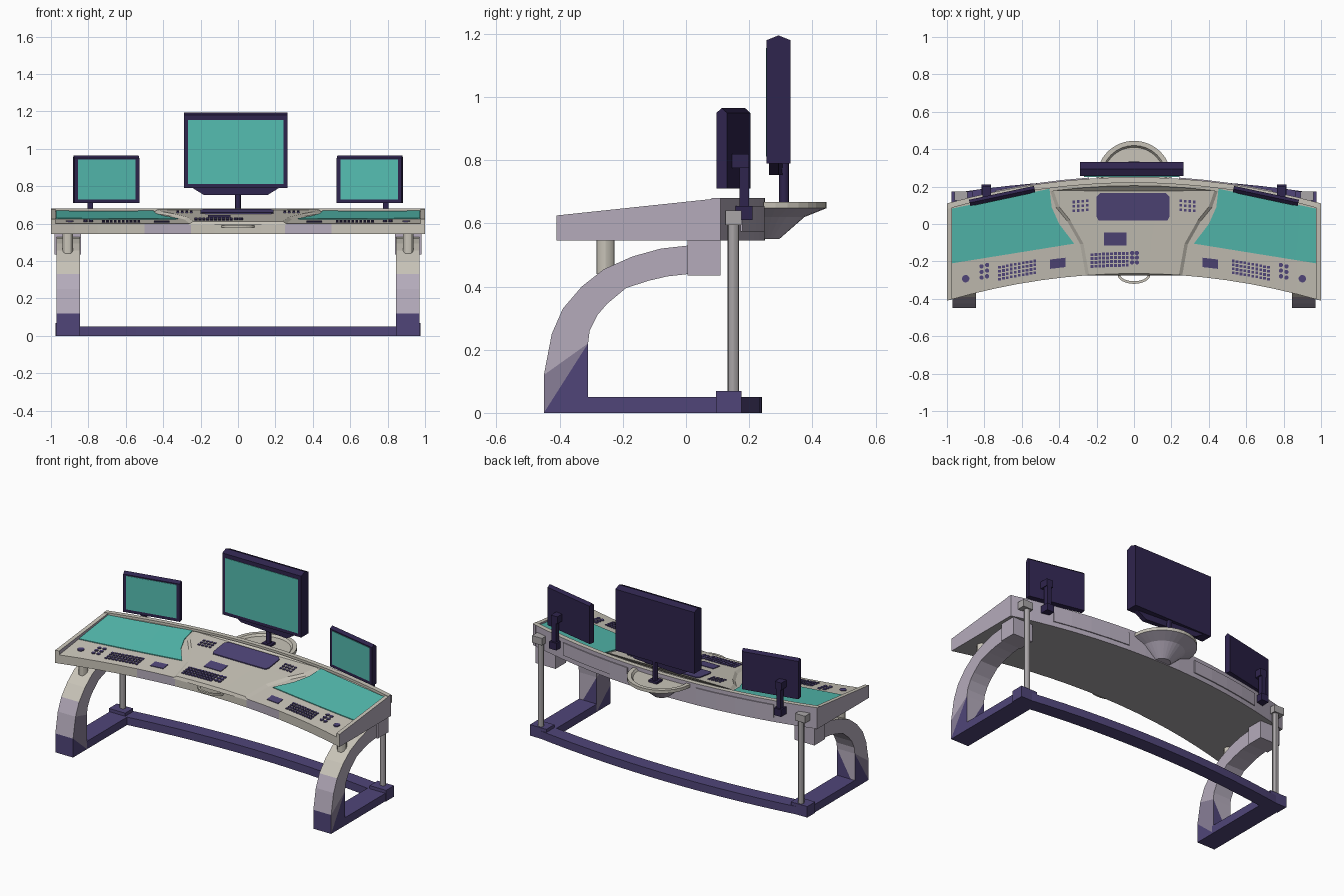
import bpy, bmesh, math
from mathutils import Vector, Matrix

cube = bpy.data.objects.get("Cube")
if cube:
    bpy.data.objects.remove(cube, do_unlink=True)


def material(name, rgb):
    m = bpy.data.materials.new(name)
    m.use_nodes = True
    m.diffuse_color = (*rgb, 1)
    m.node_tree.nodes["Principled BSDF"].inputs["Base Color"].default_value = (*rgb, 1)
    return m


BEIGE = material("warm beige", (.58, .55, .48))
LAV = material("pale lavender", (.46, .41, .50))
MAUVE = material("mauve grey", (.25, .21, .31))
VIOLET = material("violet", (.08, .06, .19))
NAVY = material("dark violet", (.028, .018, .075))
TEAL = material("teal", (.09, .51, .44))
GREY = material("soft grey", (.40, .38, .39))


def finish(name, bm, mats, paint=None):
    bmesh.ops.recalc_face_normals(bm, faces=bm.faces)
    if paint:
        for f in bm.faces:
            f.material_index = paint(f.calc_center_median(), f.normal)
    me = bpy.data.meshes.new(name)
    bm.to_mesh(me)
    bm.free()
    ob = bpy.data.objects.new(name, me)
    bpy.context.collection.objects.link(ob)
    for m in mats:
        me.materials.append(m)
    return ob


def loft(name, sections, mats, paint=None, tri=False):
    """Skin closed sections of equal length and cap both ends."""
    bm = bmesh.new()
    rings = [[bm.verts.new(p) for p in s] for s in sections]
    n = len(rings[0])
    for a, b in zip(rings, rings[1:]):
        for i in range(n):
            j = (i + 1) % n
            q = [a[i], a[j], b[j], b[i]]
            if tri:
                bm.faces.new((q[0], q[1], q[2]))
                bm.faces.new((q[0], q[2], q[3]))
            else:
                bm.faces.new(q)
    bm.faces.new(rings[0])
    bm.faces.new(rings[-1])
    return finish(name, bm, mats, paint)


def box(name, lo, hi, mat):
    ring = lambda z: [(lo[0], lo[1], z), (hi[0], lo[1], z), (hi[0], hi[1], z), (lo[0], hi[1], z)]
    return loft(name, [ring(lo[2]), ring(hi[2])], [mat])


def rod(name, x, y, z0, z1, r, mat, sides=12):
    ring = lambda z: [(x + r * math.cos(math.tau * i / sides), y + r * math.sin(math.tau * i / sides), z)
                      for i in range(sides)]
    ob = loft(name, [ring(z0), ring(z1)], [mat])
    bpy.ops.object.select_all(action='DESELECT')
    ob.select_set(True)
    bpy.context.view_layer.objects.active = ob
    bpy.ops.object.shade_smooth_by_angle()
    return ob


# Desk plan curves and sloping work surface
def front(x): return -.265 - .145 * x * x
def back(x): return .25 - .14 * x * x
def surf(x, y):
    return .60 + .065 * (y - front(x)) / (back(x) - .03 - front(x))


def desk_paint(c, n):
    if n.z < -.5:
        return 2
    if n.y < -.5 and c.z < .6:
        return 1 if .23 < abs(c.x) < .5 else 0
    return 0 if n.z > .5 or n.y < -.5 else 1


xs = [-1 + i / 8 for i in range(17)]
desk = []
for x in xs:
    f, b = front(x), back(x)
    desk.append([(x, f, .545), (x, f, .60), (x, b - .03, .665), (x, b - .03, .68), (x, b, .68), (x, b, .545)])
loft("desk_body", desk, [BEIGE, LAV, GREY], desk_paint)

# Raised centre console
console = []
for d, w in [(0, .24), (.17, .27), (.3, .34), (.38, .40), (.47, .43)]:
    pts = [(-w - .03, -.008)] + [(w * k / 3, .012) for k in range(-3, 4)] + [(w + .03, -.008)]
    console.append([(x, front(x) + d, surf(x, front(x) + d) + h) for x, h in pts])
loft("centre_console", console, [BEIGE])


def sheet(name, rows, lift, mat, cols=6):
    """Thin plate lying on the work surface, between left and right ends of each row."""
    bm = bmesh.new()
    grid = []
    for xa, ya, xb, yb in rows:
        line = []
        for i in range(cols + 1):
            k = i / cols
            x, y = xa + (xb - xa) * k, ya + (yb - ya) * k
            line.append(bm.verts.new((x, y, surf(x, y) + lift)))
        grid.append(line)
    for a, b in zip(grid, grid[1:]):
        for i in range(cols):
            bm.faces.new((a[i], a[i + 1], b[i + 1], b[i]))
    ext = bmesh.ops.extrude_face_region(bm, geom=bm.faces[:])
    for v in ext["geom"]:
        if isinstance(v, bmesh.types.BMVert):
            v.co.z -= .006
    return finish(name, bm, [mat])


def keys(name, spots, size, lift=0, sides=4):
    """Group of small buttons; spots are (x, distance from the front edge)."""
    bm = bmesh.new()
    for x, d in spots:
        y = front(x) + d
        bmesh.ops.create_cone(bm, cap_ends=True, segments=sides, radius1=size, radius2=size, depth=.008,
                              matrix=Matrix.Translation((x, y, surf(x, y) + lift + .001))
                              @ Matrix.Rotation(math.pi / sides, 4, 'Z'))
    return finish(name, bm, [VIOLET])


def block(x0, d0, nx, ny, step):
    return [(x0 + i * step, d0 + j * step) for i in range(nx) for j in range(ny)]


# Console display, pad and buttons
sheet("console_display", [(-.19, .02, .18, .02), (-.2, .04, .19, .04), (-.2, .145, .19, .145),
                          (-.18, .165, .17, .165)], .020, VIOLET)
sheet("console_pad", [(-.16, -.115, -.04, -.115), (-.16, -.045, -.04, -.045)], .016, VIOLET)
keys("console_keyboard", block(-.225, .045, 10, 4, .021), .011, .012)
keys("console_dials", block(-.01, .06, 2, 3, .025), .012, .012, 8)
loft("front_pull", [[((.088 - r) * math.cos(a), front(0) - .005 + (.05 - r) * math.sin(a), z)
                     for r, z in ((0, .578), (.014, .578), (.014, .59), (0, .59))]
                    for a in [math.pi + math.pi * i / 12 for i in range(13)]], [BEIGE])


def monitor(name, w, h, depth, z, loc, rot, margin, lip=False):
    """Flat display with a ridged top; origin at its middle."""
    prof = [(-depth / 2, z), (depth / 2, z), (depth / 2, z + h - .015), (0, z + h), (-depth / 2, z + h - .015)]
    parts = [loft(name + "_case", [[(x, y, k) for y, k in prof] for x in (-w / 2, w / 2)], [NAVY])]
    m, top = margin
    parts.append(box(name + "_screen", (-w / 2 + m, -depth / 2 - .003, z + m),
                     (w / 2 - m, -depth / 2 + .002, z + h - top), TEAL))
    if lip:
        parts.append(loft(name + "_lip", [[(s * a, y, k) for s in (-1, 1) for y in (-.03 * s, 0 * s)]
                                          for a, k in ((.17, z - .037), (.23, z))], [NAVY]))
    for p in parts:
        p.location = loc
        p.rotation_euler.z = rot


# Centre monitor with half-round tray behind the desk
monitor("centre_monitor", .555, .405, .075, .79, (-.012, .293, 0), 0, (.022, .04), True)
rod("centre_monitor_neck", 0, .31, .65, .80, .016, NAVY)
box("centre_monitor_foot", (-.03, .28, .655), (.03, .335, .668), NAVY)


def half(r, z, n=16):
    return [(r * math.cos(math.pi * i / n), .245 + r * math.sin(math.pi * i / n), z) for i in range(n + 1)]


loft("rear_tray", [half(.05, .55), half(.13, .62), half(.2, .648), half(.2, .668), half(.175, .668),
                   half(.165, .655)], [BEIGE, LAV], lambda c, n: 1 if n.z < -.1 else 0)

# Leg arch: matching outer and inner edge points (y, z)
outer = [(-.45, 0), (-.45, .12), (-.425, .25), (-.39, .33), (-.33, .40), (-.26, .455), (-.17, .495), (-.08, .52), (.01, .53)]
inner = [(-.31, 0), (-.31, .22), (-.305, .26), (-.28, .31), (-.25, .345), (-.19, .395), (-.12, .418), (-.06, .432), (.01, .44)]


def leg_paint(c, n):
    if abs(n.x) > .9:
        return 3 if c.z < .1 else 2 if c.z < .2 else 1
    return 3 if c.z < .1 else 1 if c.z < .32 or n.z < 0 else 0


for s, side in ((1, "left"), (-1, "right")):
    def sbox(name, lo, hi, mat):
        a, b = sorted((s * lo[0], s * hi[0]))
        return box(side + "_" + name, (a, lo[1], lo[2]), (b, hi[1], hi[2]), mat)

    # Side rail and teal work screen
    loft(side + "_side_rail", [[(s * x, front(x), .545), (s * x, front(x), .625), (s * x, back(x), .68),
                               (s * x, back(x), .545)] for x in (.975, 1)],
         [BEIGE, LAV, GREY], lambda c, n: 0 if n.z > .5 or n.y < -.5 else 2 if n.z < -.5 else 1)
    sheet(side + "_desk_screen", [(s * xa, ya, s * .972, yb) for xa, ya, yb in
          ((.32, -.105, -.21), (.40, 0, -.11), (.44, .09, -.01), (.452, .188, .083))], .005, TEAL)

    # Wing buttons
    keys(side + "_keyboard", [(s * x, d) for x, d in block(.53, .045, 10, 4, .021)], .010)
    keys(side + "_dials", [(s * x, d) for x, d in block(.785, .075, 2, 3, .03)], .012, 0, 8)
    keys(side + "_round_knob", [(s * .9, .09)], .02, 0, 12)
    keys(side + "_console_buttons", [(s * x, d) for x, d in block(.25, .35, 4, 3, .024)], .010, .012)
    sheet(side + "_pad", [(s * .365, -.23, s * .45, -.24), (s * .365, -.18, s * .45, -.19)], .004, VIOLET)

    # Back panel plate following the curved rear
    loft(side + "_back_panel", [[(s * x, back(x) + o, z) for o, z in
         ((-.002, .575), (.006, .575), (.006, .655), (-.002, .655))] for x in (.24, .375, .5, .625, .74)], [LAV])

    # Leg, bracket and struts
    loft(side + "_leg", [[(s * x, y, z) for x, (y, z) in ((.845, o), (.97, o), (.97, i), (.845, i))]
                         for o, i in zip(outer, inner)], [BEIGE, LAV, MAUVE, VIOLET], leg_paint, True)
    sbox("leg_bracket", (.84, .005, .435), (.98, .11, .55), LAV)
    rod(side + "_front_strut", s * .91, -.255, .44, .55, .028, BEIGE)
    rod(side + "_rear_post", s * .915, .15, .06, .61, .018, GREY)
    sbox("post_cap", (.89, .125, .595), (.96, .175, .64), GREY)
    sbox("post_foot", (.86, .095, 0), (.975, .175, .07), VIOLET)
    sbox("base_beam", (.845, -.32, 0), (.97, .15, .05), VIOLET)

    # Side monitor and its pole
    monitor(side + "_monitor", .355, .255, .034, .71, (s * .705, .15, 0), -s * math.radians(12), (.02, .022))
    sbox("monitor_bracket", (.765, .145, .775), (.81, .2, .82), NAVY)
    sbox("monitor_pole", (.775, .17, .62), (.805, .2, .80), NAVY)
    sbox("monitor_clamp", (.765, .15, .61), (.815, .21, .655), NAVY)

# Curved rear bar of the base
rear = lambda x: .24 - .08 * x * x
loft("base_rear_bar", [[(x, rear(x) - .09, 0), (x, rear(x), 0), (x, rear(x), .05), (x, rear(x) - .09, .05)]
                       for x in [-.95 + 1.9 * i / 14 for i in range(15)]], [VIOLET])
